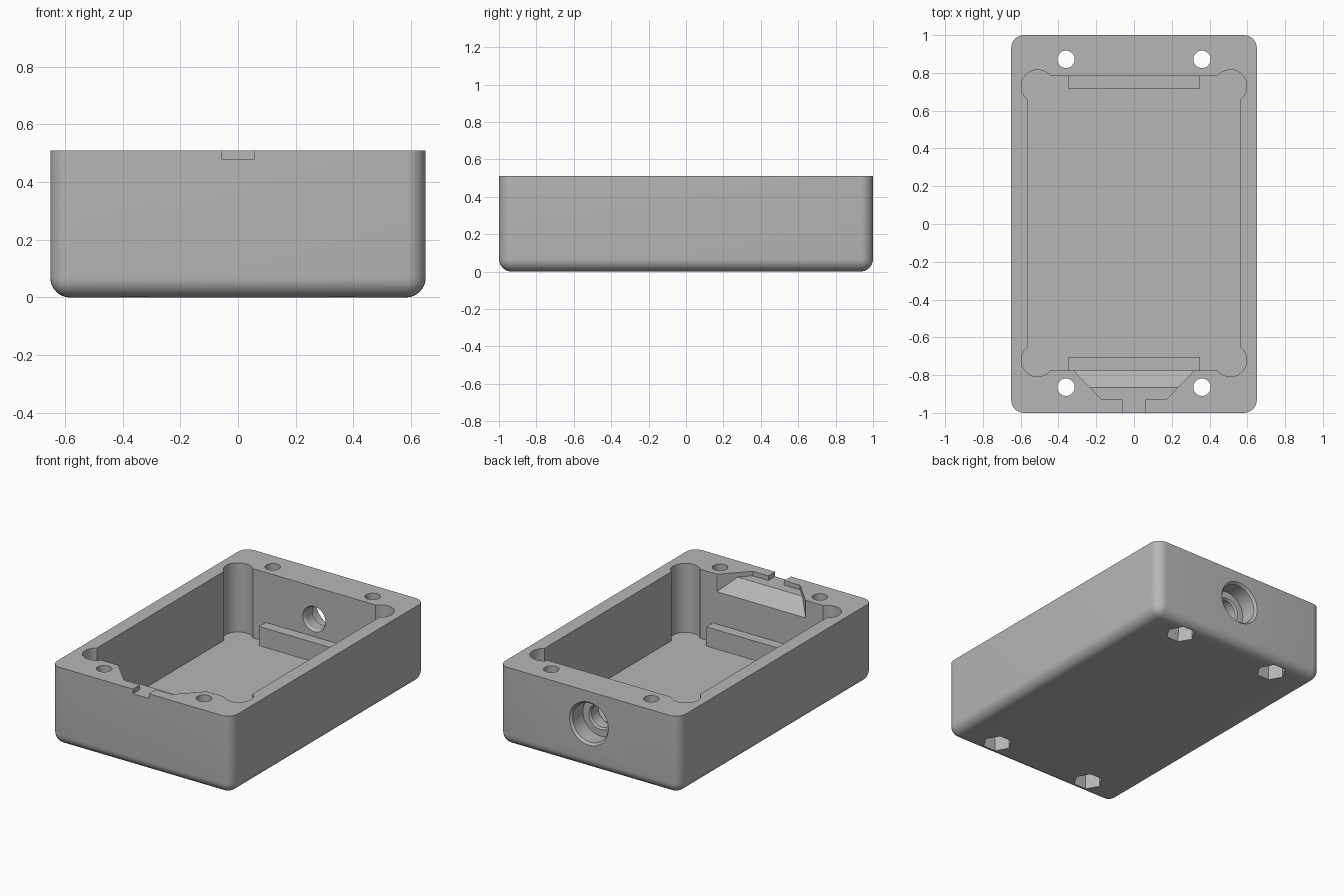
import bpy, bmesh
from math import sin, cos, pi, asin, acos

default = bpy.data.objects.get("Cube")
if default:
    bpy.data.objects.remove(default)

HX, HY, H = 0.65, 1.0, 0.51      # half width, half length, height
FLOOR, SHIFT = 0.06, 0.004       # floor height, small offset of inner layout

grey = bpy.data.materials.new("plain_grey")
grey.use_nodes = True
colour = (0.47, 0.47, 0.47, 1)
grey.diffuse_color = colour
grey.node_tree.nodes["Principled BSDF"].inputs["Base Color"].default_value = colour


def to_object(name, bm):
    bmesh.ops.recalc_face_normals(bm, faces=bm.faces)
    mesh = bpy.data.meshes.new(name)
    bm.to_mesh(mesh)
    bm.free()
    mesh.materials.append(grey)
    ob = bpy.data.objects.new(name, mesh)
    bpy.context.collection.objects.link(ob)
    return ob


def loft(name, rings):
    """Closed solid through rings of equal point count."""
    bm = bmesh.new()
    rows = [[bm.verts.new(p) for p in ring] for ring in rings]
    n = len(rows[0])
    for a, b in zip(rows, rows[1:]):
        for i in range(n):
            j = (i + 1) % n
            bm.faces.new((a[i], a[j], b[j], b[i]))
    bm.faces.new(rows[0])
    bm.faces.new(rows[-1])
    return to_object(name, bm)


def prism(name, outline, z0, z1):
    return loft(name, [[(x, y, z) for x, y in outline] for z in (z0, z1)])


def box(name, x, y0, y1, z0, z1):
    return prism(name, [(-x, y0), (x, y0), (x, y1), (-x, y1)], z0, z1)


def circle(r, n, cx=0, cy=0):
    return [(cx + r * cos(2 * pi * i / n), cy + r * sin(2 * pi * i / n)) for i in range(n)]


# Shell: block with every edge rounded except the top rim
bm = bmesh.new()
bmesh.ops.create_cube(bm, size=1)
for v in bm.verts:
    v.co = (v.co.x * 2 * HX, v.co.y * 2 * HY, (v.co.z + 0.5) * H)
rounded = [e for e in bm.edges if min(v.co.z for v in e.verts) < 0.01]
bmesh.ops.bevel(bm, geom=rounded, offset=0.068, segments=8, profile=0.5, affect='EDGES')
shell = to_object("enclosure_shell", bm)

cutters = []

# Main cavity with round reliefs in the corners
wx, wy, cx, cy, r = 0.56, 0.78, 0.51, 0.725, 0.087
start, end = -acos((wx - cx) / r), pi - asin((wy - cy) / r)
arc = [start + (end - start) * i / 28 for i in range(29)]
corner = [(cx + r * cos(t), cy + r * sin(t)) for t in arc]
outline = []
for sx, sy in ((1, 1), (-1, 1), (-1, -1), (1, -1)):
    part = [(sx * x, sy * y + SHIFT) for x, y in corner]
    outline += part if sx * sy > 0 else part[::-1]
cutters.append(prism("cavity_cutter", outline, FLOOR, H + 0.1))

# Screw holes with hexagonal nut pockets underneath
for sx in (-1, 1):
    for sy in (-1, 1):
        x, y = sx * 0.36, sy * 0.868 + SHIFT
        cutters.append(prism("screw_cutter", circle(0.046, 32, x, y), -0.1, H + 0.1))
        cutters.append(prism("nut_cutter", circle(0.09, 6, x, y), -0.1, 0.12))

# Stepped connector bore through the back wall
bore = [(0.14, 1.05), (0.14, 1.0), (0.127, 0.985), (0.127, 0.88),
        (0.083, 0.88), (0.073, 0.87), (0.073, 0.8), (0.083, 0.783), (0.083, 0.7)]
cutters.append(loft("bore_cutter", [[(x, y, z) for x, z in circle(rad, 48, 0, 0.3)]
                                    for rad, y in bore]))

# Cable recess in the front rim: flat shelf, then a ramp into the cavity
recess = [(0.17, -0.93, 0.48), (0.233, -0.865, 0.48), (0.393, -0.7, 0.324)]
cutters.append(loft("recess_cutter", [[(-x, y, z), (x, y, z), (x, y, 0.6), (-x, y, 0.6)]
                                      for x, y, z in recess]))
cutters.append(box("notch_cutter", 0.057, -1.1, -0.9, 0.48, 0.6))

bpy.context.view_layer.objects.active = shell
for cutter in cutters:
    cutter.hide_render = True
    mod = shell.modifiers.new("cut", 'BOOLEAN')
    mod.operation, mod.solver, mod.object = 'DIFFERENCE', 'EXACT', cutter
    bpy.ops.object.modifier_apply(modifier=mod.name)
    bpy.data.objects.remove(cutter)

# Low ribs standing on the floor against the end walls
box("back_rib", 0.35, 0.715, 0.795, FLOOR - 0.01, 0.185)
box("front_rib", 0.35, -0.787, -0.708, FLOOR - 0.01, 0.185)

bpy.ops.object.select_all(action='DESELECT')
shell.select_set(True)
bpy.ops.object.shade_smooth_by_angle(angle=0.5)
